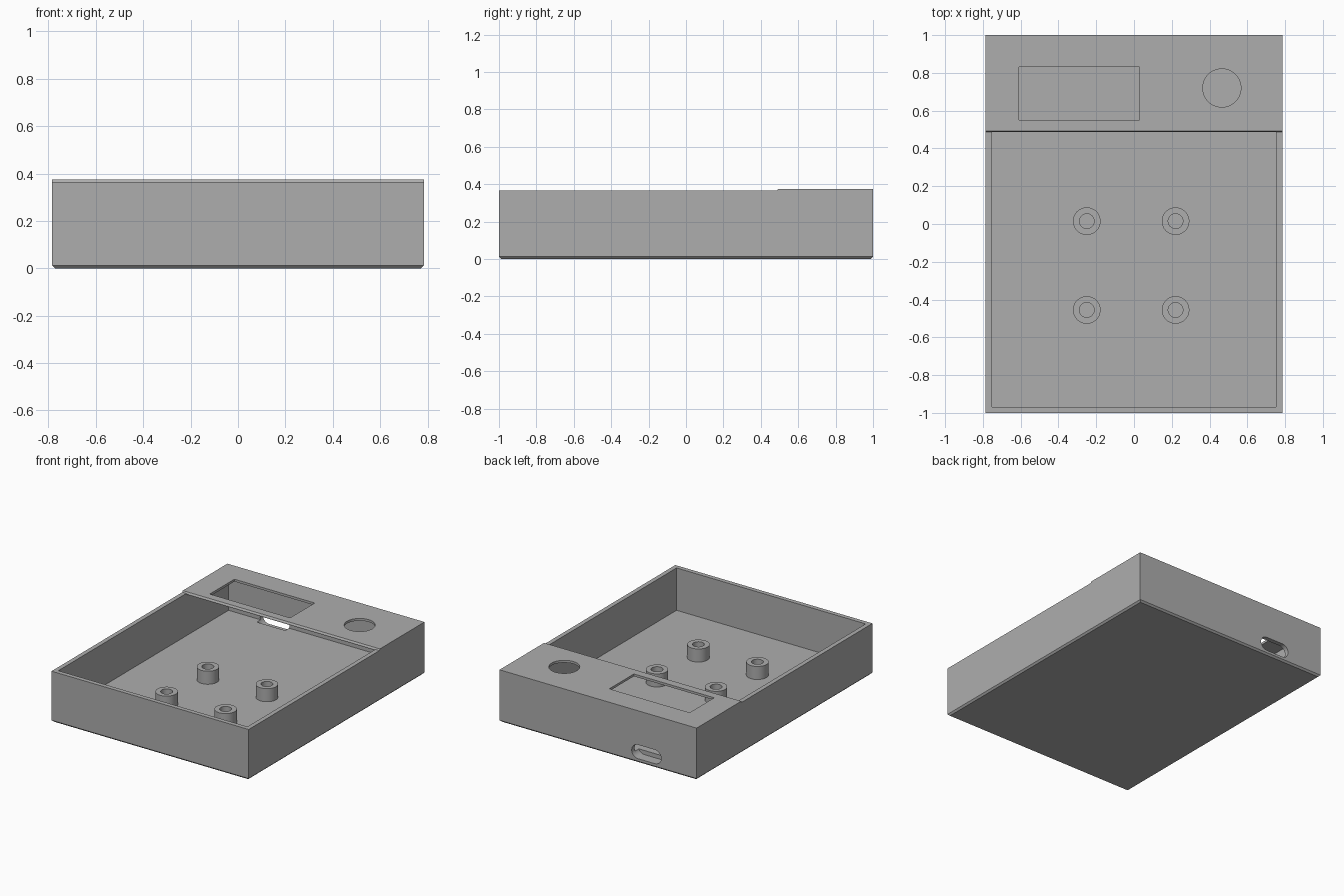
import bpy, bmesh, math

cube = bpy.data.objects.get("Cube")
if cube:
    bpy.data.objects.remove(cube, do_unlink=True)

GREY = (0.42, 0.42, 0.42, 1.0)
mat = bpy.data.materials.new("light grey plastic")
mat.use_nodes = True
mat.diffuse_color = GREY
bsdf = next(n for n in mat.node_tree.nodes if n.type == 'BSDF_PRINCIPLED')
bsdf.inputs["Base Color"].default_value = GREY
bsdf.inputs["Roughness"].default_value = 0.6

HALF_X, WALL, FLOOR = 0.785, 0.032, 0.06
RIM, TOP, STEP, LID_UNDER = 0.365, 0.375, 0.487, 0.358


def prism(name, outline, axis, lo, hi, chamfer=0.0):
    """Extrude a flat outline along an axis; optionally chamfer the bottom rim."""
    place = {'x': lambda a, b, d: (d, a, b),
             'y': lambda a, b, d: (a, d, b),
             'z': lambda a, b, d: (a, b, d)}[axis]
    bm = bmesh.new()
    face = bm.faces.new([bm.verts.new(place(a, b, lo)) for a, b in outline])
    ext = bmesh.ops.extrude_face_region(bm, geom=[face])
    shift = place(0, 0, hi - lo)
    bmesh.ops.translate(bm, vec=shift,
                        verts=[v for v in ext["geom"] if isinstance(v, bmesh.types.BMVert)])
    bmesh.ops.recalc_face_normals(bm, faces=bm.faces[:])
    if chamfer:
        rim = [e for e in bm.edges if all(v.co.z < 0.001 for v in e.verts)]
        bmesh.ops.bevel(bm, geom=rim, offset=chamfer, segments=1, affect='EDGES')
    mesh = bpy.data.meshes.new(name)
    bm.to_mesh(mesh)
    bm.free()
    obj = bpy.data.objects.new(name, mesh)
    bpy.context.collection.objects.link(obj)
    mesh.materials.append(mat)
    return obj


def select_only(obj):
    bpy.ops.object.select_all(action='DESELECT')
    obj.select_set(True)
    bpy.context.view_layer.objects.active = obj


def cut(obj, cutter):
    """Subtract the cutter, then discard it."""
    mod = obj.modifiers.new("cut", 'BOOLEAN')
    mod.operation, mod.solver, mod.object = 'DIFFERENCE', 'EXACT', cutter
    cutter.hide_render = True
    select_only(obj)
    bpy.ops.object.modifier_apply(modifier=mod.name)
    bpy.data.objects.remove(cutter, do_unlink=True)


def smooth(obj):
    select_only(obj)
    bpy.ops.object.shade_smooth_by_angle(angle=math.radians(30))


def circle(cx, cy, r, n=48):
    return [(cx + r * math.cos(2 * math.pi * i / n),
             cy + r * math.sin(2 * math.pi * i / n)) for i in range(n)]


def rect(x0, x1, y0, y1):
    return [(x0, y0), (x1, y0), (x1, y1), (x0, y1)]


def stadium(cx, cz, width, height, n=16):
    r, reach = height / 2, (width - height) / 2
    pts = []
    for side, start in ((1, -math.pi / 2), (-1, math.pi / 2)):
        for i in range(n + 1):
            a = start + math.pi * i / n
            pts.append((cx + side * reach + r * math.cos(a), cz + r * math.sin(a)))
    return pts


# Case body: side profile with the raised rear deck
body = prism("case_body",
             [(-1, 0), (1, 0), (1, TOP), (STEP + 0.006, TOP), (STEP, RIM), (-1, RIM)],
             'x', -HALF_X, HALF_X, chamfer=0.012)

# Inner cavity, open at the front and running under the rear deck
inner = 1 - WALL
cut(body, prism("cavity_cutter",
                [(-inner, FLOOR), (inner, FLOOR), (inner, LID_UNDER),
                 (STEP, LID_UNDER), (STEP, 0.5), (-inner, 0.5)],
                'x', -HALF_X + WALL, HALF_X - WALL))

# Display window and round button hole in the deck
cut(body, prism("window_cutter", rect(-0.61, 0.03, 0.55, 0.83), 'z', 0.3, 0.5))
cut(body, prism("button_cutter", circle(0.465, 0.72, 0.101, 64), 'z', 0.3, 0.5))

# Cable slot through the back wall, notching the floor inside
cut(body, prism("cable_slot_cutter", stadium(-0.385, 0.08, 0.235, 0.1), 'y', 0.925, 1.1))
smooth(body)

# Four mounting posts with screw holes
for row, y in (("front", -0.455), ("back", 0.015)):
    for side, x in (("right", -0.25), ("left", 0.22)):
        post = prism(f"mounting_post_{row}_{side}", circle(x, y, 0.073), 'z', FLOOR - 0.01, 0.154)
        cut(post, prism("screw_hole_cutter", circle(x, y, 0.039), 'z', FLOOR + 0.002, 0.3))
        smooth(post)
